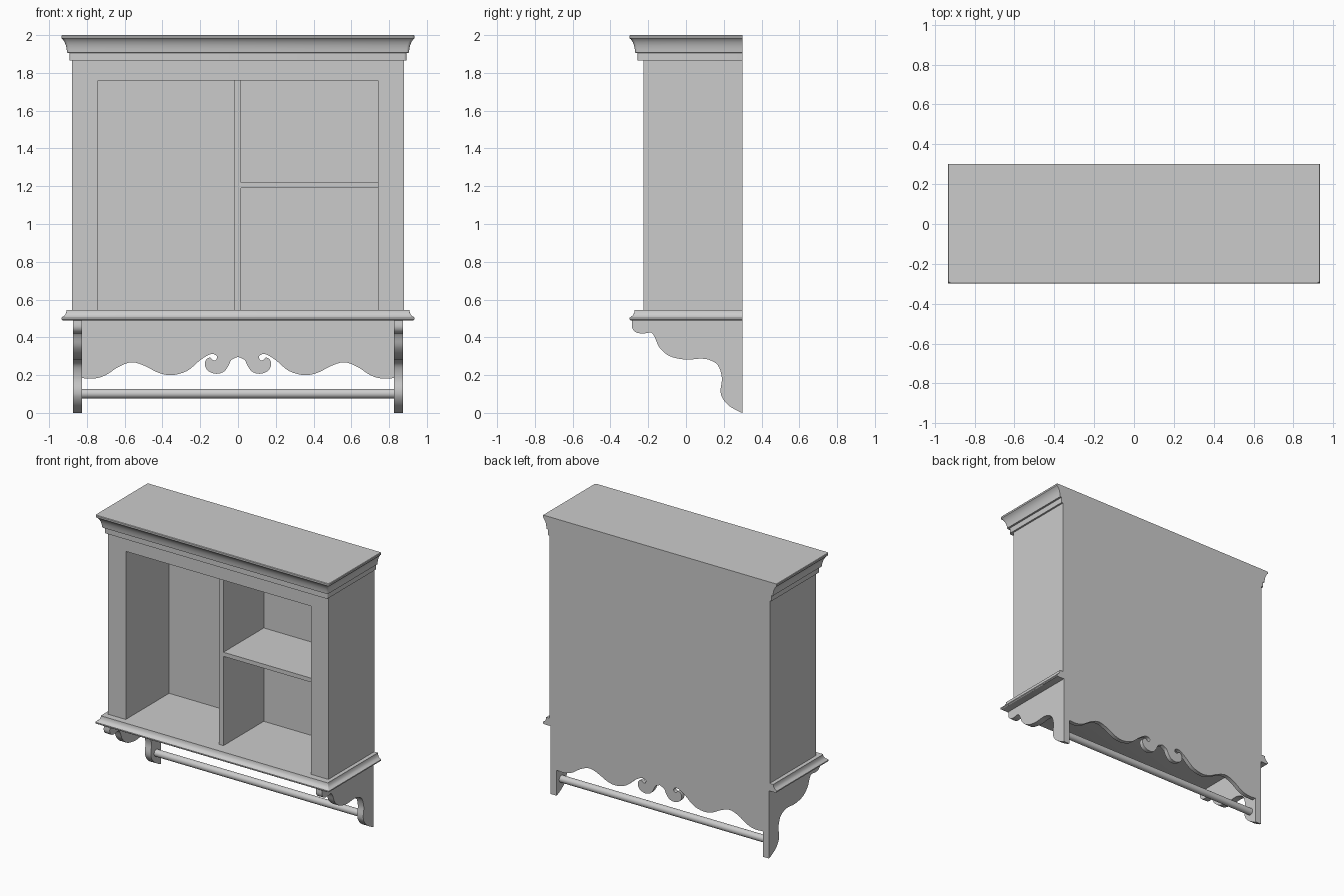
import bpy, bmesh, math
from mathutils import Vector

if "Cube" in bpy.data.objects:
    bpy.data.objects.remove(bpy.data.objects["Cube"])

BACK = 0.30


def finish(name, bm, smooth=False):
    bmesh.ops.recalc_face_normals(bm, faces=bm.faces)
    me = bpy.data.meshes.new(name)
    bm.to_mesh(me)
    bm.free()
    ob = bpy.data.objects.new(name, me)
    bpy.context.collection.objects.link(ob)
    if smooth:
        bpy.ops.object.select_all(action='DESELECT')
        ob.select_set(True)
        bpy.context.view_layer.objects.active = ob
        bpy.ops.object.shade_smooth_by_angle(angle=math.radians(35))
    return ob


def box(name, x, y, z):
    bm = bmesh.new()
    bmesh.ops.create_cube(bm, size=1)
    for v in bm.verts:
        v.co = [a + (b - a) * (c + 0.5) for (a, b), c in zip((x, y, z), v.co)]
    return finish(name, bm)


def spline(pts, n=5):
    """Smooth curve through 2D points (Catmull-Rom)."""
    p = [Vector(q) for q in pts]
    p = [2 * p[0] - p[1]] + p + [2 * p[-1] - p[-2]]
    out = []
    for a, b, c, d in zip(p, p[1:], p[2:], p[3:]):
        for i in range(n):
            t = i / n
            out.append(0.5 * (2 * b + (c - a) * t + (2 * a - 5 * b + 4 * c - d) * t * t
                              + (3 * b - a - 3 * c + d) * t ** 3))
    return out + [p[-2]]


def slab(name, pts, shift):
    """Extrude a flat outline of 3D points."""
    bm = bmesh.new()
    f = bm.faces.new([bm.verts.new(q) for q in pts])
    r = bmesh.ops.extrude_face_region(bm, geom=[f])
    bmesh.ops.translate(bm, vec=shift, verts=[v for v in r['geom'] if isinstance(v, bmesh.types.BMVert)])
    bmesh.ops.triangulate(bm, faces=[g for g in bm.faces if len(g.verts) > 4])
    return finish(name, bm, True)


def moulding(name, profile, half_x, front, radius):
    """Loft a (projection, z) profile round the front and two sides."""
    bm = bmesh.new()
    rings = []
    for d, z in profile:
        hx, fy = half_x + d, front - d
        pts = [(-hx, BACK)]
        for sx, a0 in ((-1, 180), (1, 270)):
            for i in range(5):
                a = math.radians(a0 + 90 * i / 4)
                pts.append((sx * (hx - radius) + radius * math.cos(a),
                            fy + radius + radius * math.sin(a)))
        pts.append((hx, BACK))
        rings.append([bm.verts.new((x, y, z)) for x, y in pts])
    n = len(rings[0])
    for r, s in zip(rings, rings[1:]):
        for i in range(n):
            bm.faces.new((r[i], r[(i + 1) % n], s[(i + 1) % n], s[i]))
    bm.faces.new(rings[0])
    bm.faces.new(rings[-1])
    return finish(name, bm, True)


# Cabinet carcass
box("back_panel", (-0.88, 0.88), (0.27, BACK), (0.49, 1.87))
for s, side in ((-1, "left"), (1, "right")):
    xs = sorted((s * 0.74, s * 0.88))
    box(side + "_stile", xs, (-0.225, -0.19), (0.54, 1.87))
    box(side + "_side_panel", xs, (-0.19, 0.27), (0.54, 1.87))
box("top_rail", (-0.74, 0.74), (-0.225, -0.19), (1.76, 1.87))
box("ceiling", (-0.74, 0.74), (-0.19, 0.27), (1.76, 1.87))
box("divider", (-0.02, 0.017), (-0.19, 0.27), (0.54, 1.76))
box("shelf", (0.017, 0.74), (-0.19, 0.27), (1.19, 1.22))

# Crown and base mouldings
moulding("crown", [(0, 1.865), (0, 1.905), (0.012, 1.907), (0.014, 1.925), (0.018, 1.945),
                   (0.025, 1.963), (0.034, 1.977), (0.042, 1.984), (0.042, 1.996), (0.039, 2.0)],
         0.893, -0.257, 0.015)
moulding("base_moulding", [(0.044, 0.49), (0.05, 0.495), (0.05, 0.503), (0.043, 0.509), (0.034, 0.514),
                           (0.028, 0.524), (0.024, 0.535), (0.023, 0.545)],
         0.885, -0.249, 0.006)

# Scrolled brackets under each end
bracket = spline([(-0.285, 0.495), (-0.285, 0.45), (-0.262, 0.425), (-0.22, 0.421), (-0.185, 0.425),
                  (-0.165, 0.40), (-0.14, 0.345), (-0.085, 0.30), (0, 0.282), (0.075, 0.287),
                  (0.125, 0.28), (0.17, 0.25), (0.19, 0.185), (0.183, 0.12), (0.192, 0.08),
                  (0.225, 0.04), (0.28, 0.007), (BACK, 0.0)])
for s, side in ((-1, "left"), (1, "right")):
    outline = [(s * 0.825, y, z) for y, z in bracket] + [(s * 0.825, BACK, 0.495)]
    slab(side + "_bracket", outline, (s * 0.048, 0, 0))

# Valance with mirrored scrolls
half = spline([(0, 0.297), (0.035, 0.28), (0.053, 0.245), (0.077, 0.217), (0.115, 0.207), (0.155, 0.22),
               (0.175, 0.25), (0.17, 0.28), (0.148, 0.293), (0.133, 0.28), (0.117, 0.28), (0.111, 0.298),
               (0.13, 0.311), (0.158, 0.306), (0.205, 0.275), (0.27, 0.222), (0.35, 0.2), (0.42, 0.212),
               (0.49, 0.247), (0.56, 0.268), (0.63, 0.245), (0.7, 0.2), (0.76, 0.182), (0.826, 0.184)], 4)
edge = [(-x, z) for x, z in reversed(half[1:])] + [(x, z) for x, z in half]
edge += [(0.826, 0.495), (-0.826, 0.495)]
slab("valance", [(x, 0.27, z) for x, z in edge], (0, BACK - 0.27, 0))

# Towel rail
bpy.ops.mesh.primitive_cylinder_add(vertices=24, radius=0.025, depth=1.66,
                                    location=(0, 0.245, 0.102), rotation=(0, math.pi / 2, 0))
bpy.context.object.name = "towel_rail"
bpy.ops.object.shade_smooth_by_angle(angle=math.radians(35))
